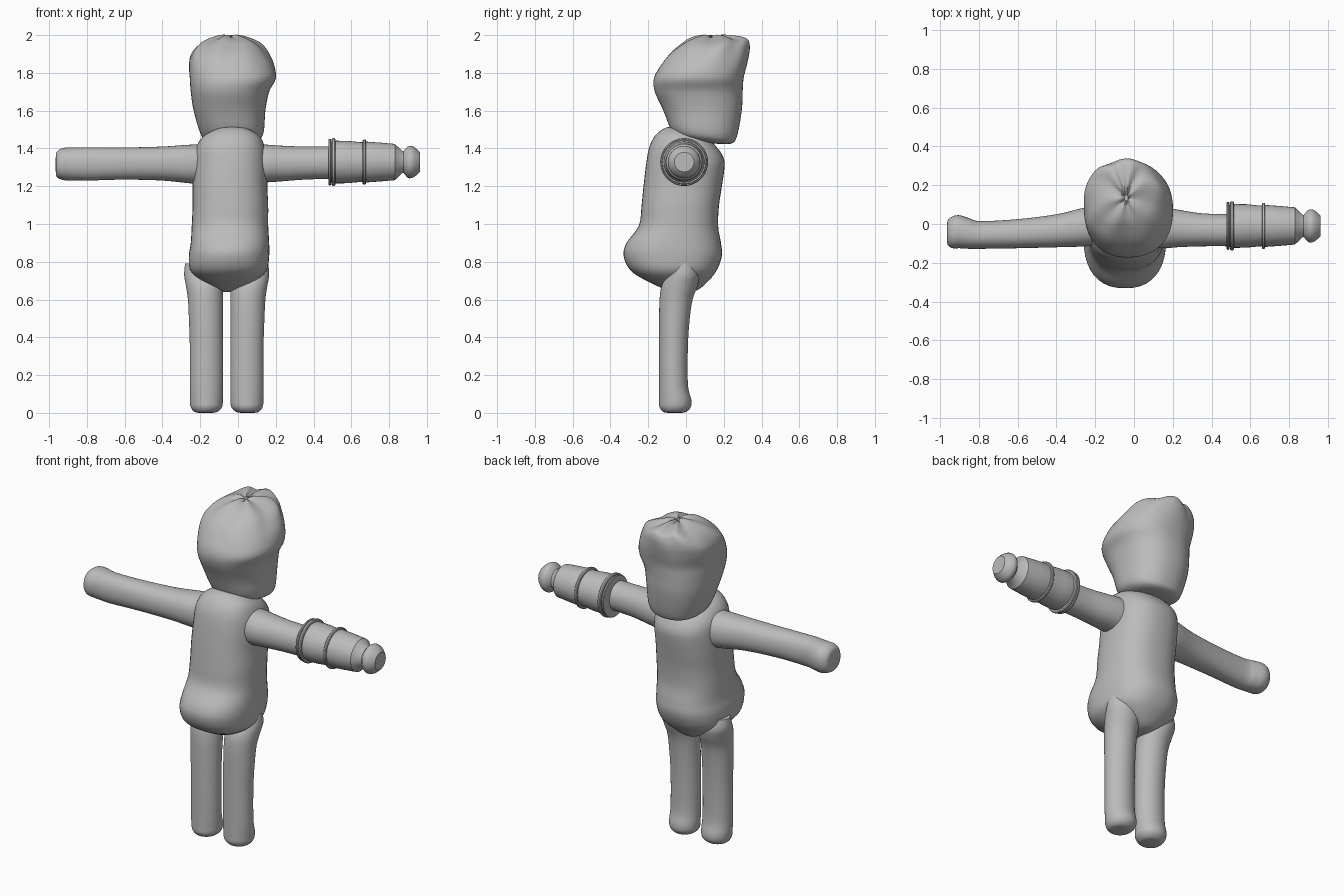
import bpy
import bmesh
import math
from mathutils import Vector

default_cube = bpy.data.objects.get("Cube")
if default_cube:
    bpy.data.objects.remove(default_cube, do_unlink=True)

grey = bpy.data.materials.new("plain grey")
grey.use_nodes = True
colour = (0.5, 0.5, 0.5, 1)
grey.diffuse_color = colour
grey.node_tree.nodes["Principled BSDF"].inputs["Base Color"].default_value = colour


def smooth_rows(rows, steps):
    """Insert Catmull-Rom in-between sections."""
    points = [Vector(row) / 100 for row in rows]
    result = []
    for i in range(len(points) - 1):
        before = points[max(i - 1, 0)]
        start, end = points[i], points[i + 1]
        after = points[min(i + 2, len(points) - 1)]
        for step in range(steps):
            t = step / steps
            result.append(start + 0.5 * t * (
                (end - before)
                + t * (2 * before - 5 * start + 4 * end - after)
                + t * t * (3 * start - before - 3 * end + after)))
    return result + [points[-1]]


def loft(name, rows, axis="Z", power=2.0, steps=4, sides=40, warp=None):
    """Skin rounded sections: (position, low a, high a, low b, high b) in hundredths."""
    bm = bmesh.new()
    rings = []
    for pos, a_low, a_high, b_low, b_high in smooth_rows(rows, steps):
        ring = []
        for k in range(sides):
            angle = math.tau * k / sides
            c, s = math.cos(angle), math.sin(angle)
            a = (a_low + a_high + (a_high - a_low) * math.copysign(abs(c) ** (2 / power), c)) / 2
            b = (b_low + b_high + (b_high - b_low) * math.copysign(abs(s) ** (2 / power), s)) / 2
            point = Vector((a, b, pos)) if axis == "Z" else Vector((pos, a, b))
            ring.append(bm.verts.new(warp(point, angle) if warp else point))
        rings.append(ring)
    for lower, upper in zip(rings, rings[1:]):
        for k in range(sides):
            n = (k + 1) % sides
            bm.faces.new((lower[k], lower[n], upper[n], upper[k]))
    bm.faces.new(rings[0])
    bm.faces.new(rings[-1])
    bmesh.ops.recalc_face_normals(bm, faces=bm.faces)
    mesh = bpy.data.meshes.new(name)
    bm.to_mesh(mesh)
    bm.free()
    mesh.materials.append(grey)
    obj = bpy.data.objects.new(name, mesh)
    bpy.context.collection.objects.link(obj)
    bpy.ops.object.select_all(action="DESELECT")
    obj.select_set(True)
    bpy.context.view_layer.objects.active = obj
    bpy.ops.object.shade_smooth_by_angle(angle=math.radians(35))
    return obj


# Torso with a forward belly and shoulders sloping down to the back
def slope_shoulders(point, angle):
    blend = min(max((point.z - 1.3) / 0.15, 0), 1)
    point.z -= blend * 0.2 * (point.y + 0.04)
    return point


loft("torso", [
    (64, -8, -4, -5, 1), (65, -11, 0, -10, 6), (69, -18, 8, -19, 11),
    (75, -25, 15, -29, 16), (83, -26, 16.5, -33, 19), (90, -25, 16.5, -31.5, 18.5),
    (99, -24.5, 16, -25, 17), (110, -24, 16, -23.5, 17.5), (120, -24, 15.5, -22.5, 19),
    (132, -23.5, 15.5, -21, 20.5), (140, -22.5, 14.5, -19, 19),
    (146, -19, 12, -15, 15), (150, -12, 6, -10, 9), (150.5, -6, -1, -5, 3),
], power=2.4, warp=slope_shoulders)


# Head with a sloped chin and a lumpy, creased crown
def shape_head(point, angle):
    crown = min(max((point.z - 1.8) / 0.15, 0), 1)
    point.z += crown * 0.007 * math.sin(6 * angle)
    lump = 1 + crown * (0.03 * math.sin(5 * angle + 1) + 0.02 * math.sin(9 * angle))
    point.x = -0.04 + (point.x + 0.04) * lump
    point.y = 0.14 + (point.y - 0.14) * lump
    chin = min(max((1.6 - point.z) / 0.15, 0), 1)
    point.z -= chin * 0.12 * (point.y - 0.12)
    return point


loft("head", [
    (143, -10, 4, 4, 17), (144, -17, 10, -4, 24), (148, -20, 13.5, -8, 27),
    (160, -23.5, 14.5, -12, 29.5), (170, -25, 16.5, -16.5, 30), (177, -25.5, 20, -17, 30.5),
    (184, -26, 19, -13.5, 32), (190, -25, 16, -9, 33), (195, -21, 12, -3, 33),
    (198, -15, 6, 2, 31), (199.5, -9, 0, 8, 22), (199, -5, -3, 12, 15),
], power=2.3, steps=5, sides=56, warp=shape_head)

# Legs, one section list mirrored about the body's own centre line
leg = [
    (0, 2, 8, -9, -3), (0.5, -1, 11, -12, 0), (3, -3.5, 13, -14, 2.5),
    (7, -4, 13.5, -14.2, 2.8), (15, -4, 13.5, -14.2, 1), (35, -4, 13.5, -14.2, 1),
    (50, -4, 14, -14.2, 2), (60, -4, 14.5, -14, 3.5), (67, -4, 15.5, -13, 6),
    (73, -3, 16.5, -10, 7), (79, 0, 16, -7, 5),
]
loft("left_leg", leg)
loft("right_leg", [(z, -12 - high, -12 - low, front, back) for z, low, high, front, back in leg])

# Plain right arm with a rounded end
loft("right_arm", [
    (-96.5, -8, -1, 128, 135), (-96, -11, 2, 125, 138), (-93.5, -12.5, 4, 123.5, 140),
    (-90, -12.5, 4.5, 123, 140.5), (-85, -12.8, 3, 123, 140.5), (-79, -12.8, 1.5, 123, 140.5),
    (-60, -12.5, 2.5, 123.5, 140.5), (-40, -12, 5, 123, 141),
    (-25, -11.5, 8.5, 121.5, 142), (-15, -10, 9, 121, 142),
], axis="X", power=2.2)

# Left arm stump, running into the sleeve
loft("left_arm", [
    (5, -11, 9, 121, 142), (15, -12.5, 8.5, 122, 142), (22, -12, 7.5, 122.5, 141.5),
    (35, -11.5, 5.5, 123.5, 141), (52, -11.5, 5, 124, 141),
], axis="X", power=2.1)


# Turned parts of the artificial forearm, given as (position, radius)
def turned(name, profile, centre=(-1, 132.8)):
    y, z = centre
    return loft(name, [(x, y - r, y + r, z - r, z + r) for x, r in profile],
                axis="X", steps=1, sides=36)


turned("sleeve", [(49, 10.8), (52, 11.3), (58, 11.2), (65, 10.5), (68, 10.8),
                  (75, 10.3), (83, 9.6), (87, 5.8), (89, 5.4)])
for name, start, width, radius in (("cuff_flange", 47.8, 1.4, 12.3),
                                   ("cuff_ring", 49.6, 1.9, 12.7),
                                   ("middle_ring", 66, 1.7, 11.9)):
    bevel = width / 4
    turned(name, [(start, radius - bevel), (start + bevel, radius),
                  (start + width - bevel, radius), (start + width, radius - bevel)])
turned("end_knob", [(87, 5), (88, 6.2), (89.5, 8), (90.7, 8.6), (92, 8.5),
                    (93.5, 7.8), (96, 5.6), (96.3, 5.2)])
